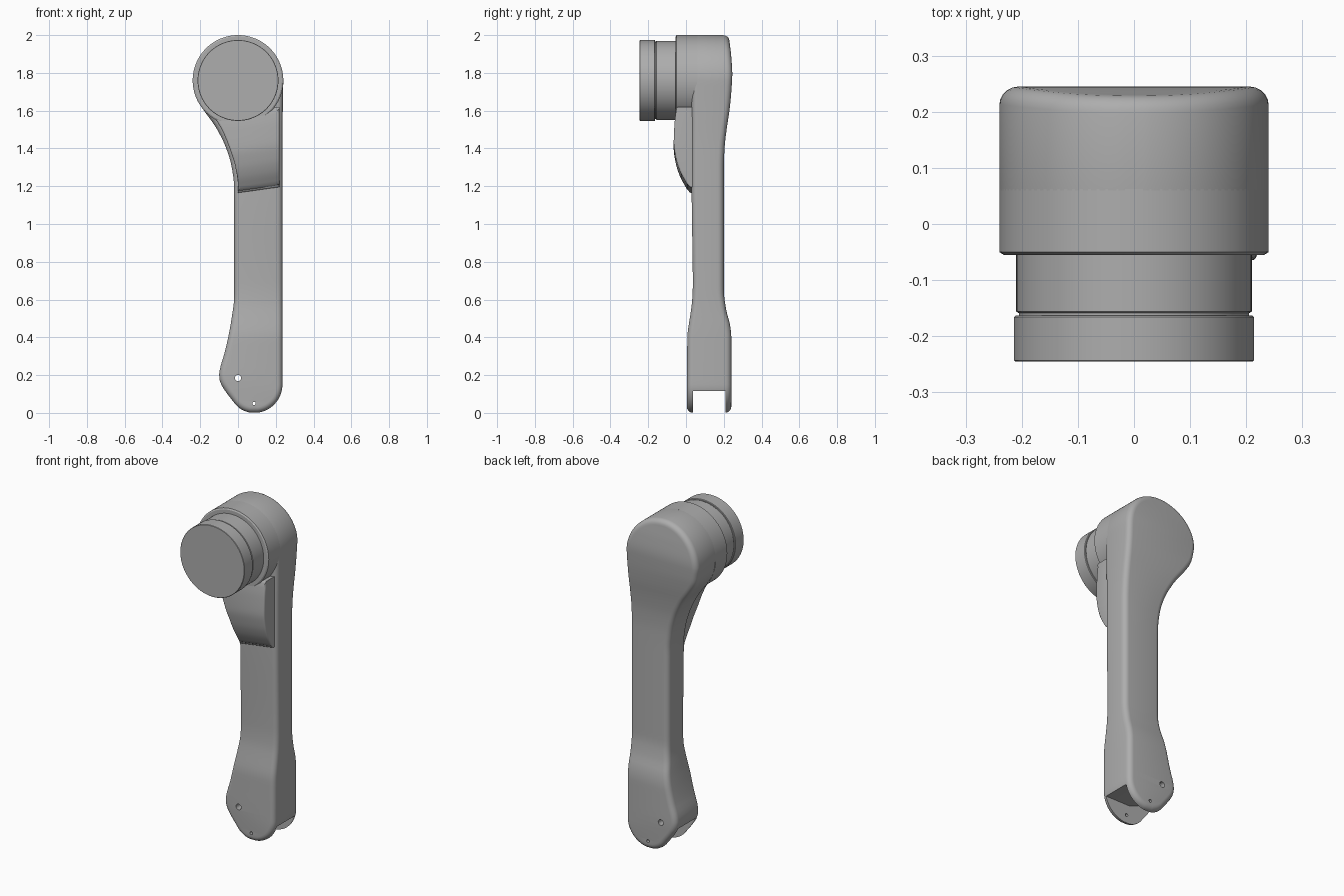
import bpy, bmesh, math
from mathutils import Vector

if "Cube" in bpy.data.objects:
    bpy.data.objects.remove(bpy.data.objects["Cube"])

grey = bpy.data.materials.new("satin grey")
grey.diffuse_color = (0.42, 0.42, 0.42, 1)
grey.use_nodes = True
grey.node_tree.nodes["Principled BSDF"].inputs["Base Color"].default_value = grey.diffuse_color


def curve(pts):
    """Smooth monotone interpolation through (z, value) points."""
    pts = sorted(pts)
    n = len(pts)
    d = [(pts[i+1][1]-pts[i][1])/(pts[i+1][0]-pts[i][0]) for i in range(n-1)]
    m = [0.0]*n
    for i in range(1, n-1):
        if d[i-1]*d[i] > 0:
            m[i] = 2*d[i-1]*d[i]/(d[i-1]+d[i])
    m[0], m[-1] = d[0], d[-1]

    def f(z):
        z = min(max(z, pts[0][0]), pts[-1][0])
        i = 0
        while i < n-2 and z > pts[i+1][0]:
            i += 1
        h = pts[i+1][0]-pts[i][0]
        t = (z-pts[i][0])/h
        return ((2*t**3-3*t*t+1)*pts[i][1] + (t**3-2*t*t+t)*h*m[i]
                + (3*t*t-2*t**3)*pts[i+1][1] + (t**3-t*t)*h*m[i+1])
    return f


def finish(name, bm):
    bmesh.ops.recalc_face_normals(bm, faces=bm.faces)
    me = bpy.data.meshes.new(name)
    bm.to_mesh(me)
    bm.free()
    me.materials.append(grey)
    ob = bpy.data.objects.new(name, me)
    bpy.context.collection.objects.link(ob)
    return ob


def activate(ob):
    bpy.ops.object.select_all(action='DESELECT')
    ob.select_set(True)
    bpy.context.view_layer.objects.active = ob


def smooth(ob):
    activate(ob)
    bpy.ops.object.shade_smooth_by_angle(angle=math.radians(32))


def slab(name, rows, front, back, rf, rb, steps=5, shear=0):
    """Outline given as rows (z, left, right), thick from front(z) to back(z),
    with rounded front and back edges."""
    n = len(rows)
    loop = [(Vector((l, z)), z) for z, l, r in rows]
    loop += [(Vector((r, z)), z) for z, l, r in reversed(rows)]
    c = len(loop)
    normals = []
    for i in range(c):
        t = (loop[(i+1) % c][0]-loop[i-1][0]).normalized()
        normals.append(Vector((-t.y, t.x)))      # inward
    arc = [math.pi/2*k/steps for k in range(steps+1)]
    levels = [(rf, a, True) for a in arc]
    levels += [(rb, a, False) for a in reversed(arc)]
    bm = bmesh.new()
    rings = []
    for r, a, is_front in levels:
        ring = []
        for (p, z), nv in zip(loop, normals):
            q = p + nv*r*(1-math.sin(a))
            dy = r*(1-math.cos(a))
            y = front(z)+dy if is_front else back(z)-dy
            ring.append(bm.verts.new((q.x, y, q.y+shear*q.x)))
        rings.append(ring)
    for a, b in zip(rings, rings[1:]):
        for i in range(c):
            j = (i+1) % c
            bm.faces.new((a[i], a[j], b[j], b[i]))
    for ring in (rings[0], rings[-1]):
        for i in range(n-1):
            bm.faces.new((ring[i], ring[i+1], ring[c-2-i], ring[c-1-i]))
    return finish(name, bm)


def lathe(name, profile, x=0, z=1.76, seg=96):
    """Solid of revolution about the y direction, profile is (radius, y)."""
    bm = bmesh.new()
    rings = [[bm.verts.new((x+r*math.cos(2*math.pi*i/seg), y,
                            z+r*math.sin(2*math.pi*i/seg))) for i in range(seg)]
             for r, y in profile]
    for a, b in zip(rings, rings[1:]):
        for i in range(seg):
            j = (i+1) % seg
            bm.faces.new((a[i], a[j], b[j], b[i]))
    bm.faces.new(rings[0])
    bm.faces.new(rings[-1])
    return finish(name, bm)


def cut(ob, cutter):
    mod = ob.modifiers.new("cut", 'BOOLEAN')
    mod.operation, mod.solver, mod.object = 'DIFFERENCE', 'EXACT', cutter
    activate(ob)
    bpy.ops.object.modifier_apply(modifier=mod.name)
    bpy.data.objects.remove(cutter)


# Arm body: round top, straight shank, flared rounded foot
left_side = curve([(1.76, -.24), (1.68, -.226), (1.6, -.18), (1.52, -.122), (1.4, -.062),
                   (1.3, -.033), (1.2, -.021), (1.0, -.02), (.62, -.02), (.5, -.034),
                   (.4, -.052), (.3, -.076), (.24, -.094), (.2, -.1), (.17, -.097),
                   (.135, -.08), (.046, -.0146)])
right_side = curve([(1.76, .24), (1.6, .237), (1.4, .235), (.15, .235)])
rows = []
for k in range(24):                                   # head semicircle
    a = math.radians(86*(1-k/24))
    rows.append((1.76+.24*math.sin(a), -.24*math.cos(a), .24*math.cos(a)))
for k in range(60):                                   # shank
    z = 1.76-(1.76-.15)*k/60
    rows.append((z, left_side(z), right_side(z)))
for k in range(16):                                   # foot
    a = math.radians(90-82*k/15)
    z = .15*(1-math.cos(a))
    l = left_side(z) if z > .046 else .085-math.sqrt(.13**2-(.13-z)**2)
    rows.append((z, l, .085+.15*math.sin(a)))
arm_front = curve([(0, .005), (.4, .007), (.45, .012), (.5, .02), (.6, .033), (.68, .036),
                   (1.2, .03), (2, .03)])
arm_back = curve([(0, .24), (.4, .24), (.46, .234), (.55, .212), (.65, .2), (1.3, .2),
                  (1.4, .204), (1.5, .215), (1.6, .23), (1.7, .24), (1.8, .245),
                  (1.9, .24), (2, .23)])
arm = slab("arm", rows, arm_front, arm_back, .03, .032)

# Fork slot and pin holes cut in the foot
bm = bmesh.new()
shape = [(-.3, -.1), (.4, -.1), (.4, .115), (.06, .115), (-.03, .15), (-.3, .19)]
ends = [[bm.verts.new((x, y, z)) for x, z in shape] for y in (.038, .208)]
for e in ends:
    bm.faces.new(e)
for i in range(len(shape)):
    j = (i+1) % len(shape)
    bm.faces.new((ends[0][i], ends[0][j], ends[1][j], ends[1][i]))
cut(arm, finish("slot_cutter", bm))
for x, z, r in ((0, .185, .017), (.085, .05, .009)):
    cut(arm, lathe("hole_cutter", [(r, -.1), (r, .4)], x, z, 24))
smooth(arm)

# Head barrel, neck collar and end cap
smooth(lathe("head_barrel", [(.232, -.055), (.24, -.05), (.24, .062)]))
smooth(lathe("collar", [(.21, 0), (.21, -.156), (.205, -.159), (.205, -.17)]))
smooth(lathe("end_cap", [(.211, -.163), (.214, -.166), (.214, -.243), (.212, -.245)]))

# Raised wedge under the head
wedge_left = curve([(1.59, -.13), (1.51, -.085), (1.4, -.042), (1.3, -.013),
                    (1.2, 0), (1.165, 0)])
wedge_front = curve([(1.165, .016), (1.2, -.005), (1.25, -.032), (1.32, -.054),
                     (1.4, -.065), (1.5, -.061), (1.59, -.05)])
wedge_rows = [(1.59-.425*k/24, wedge_left(1.59-.425*k/24), .219) for k in range(25)]
smooth(slab("wedge", wedge_rows, wedge_front, lambda z: .08, .01, .004, 3, .14))
